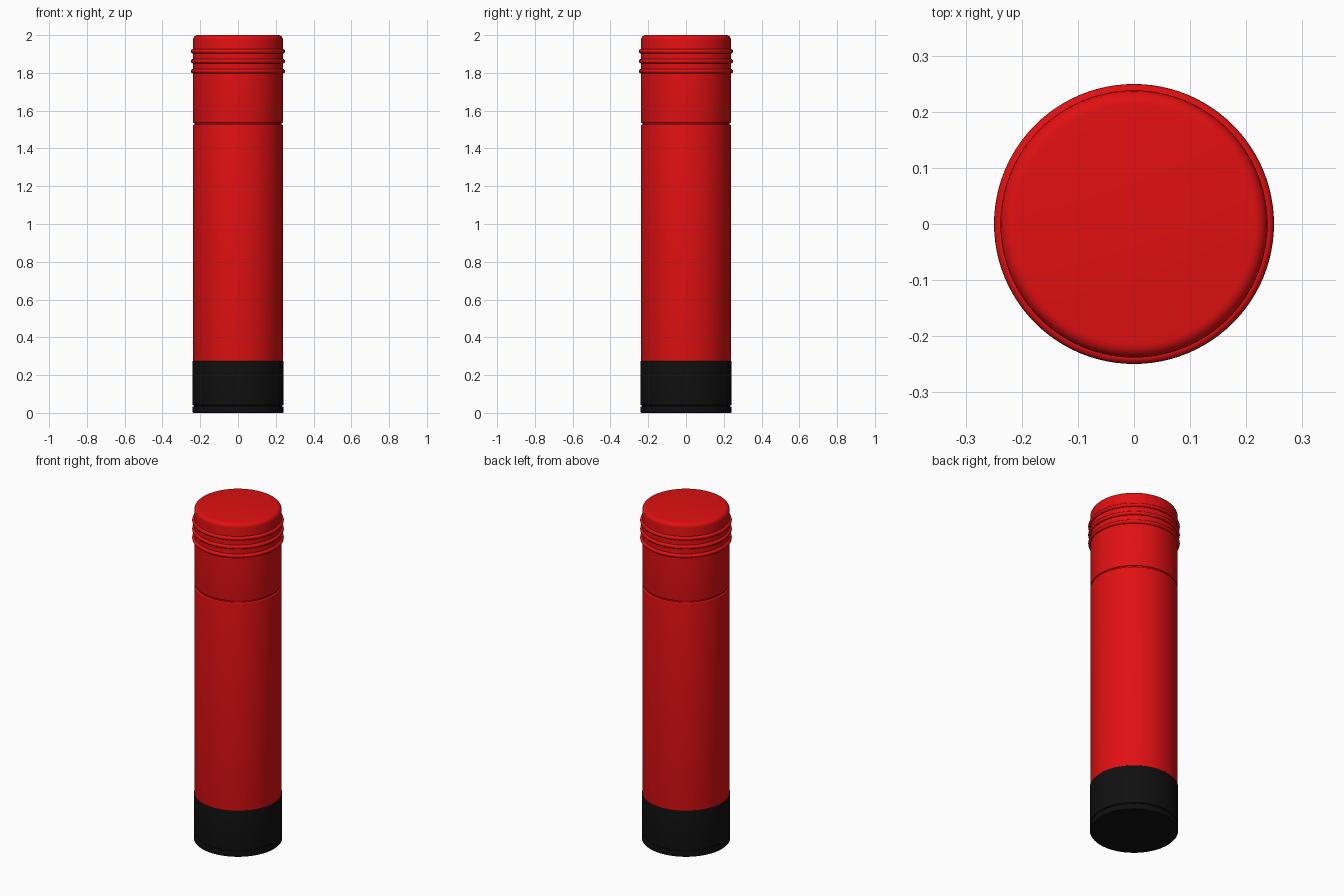
import bpy, math

if "Cube" in bpy.data.objects:
    bpy.data.objects.remove(bpy.data.objects["Cube"])

SEG = 96


def material(name, rgb):
    m = bpy.data.materials.new(name)
    m.diffuse_color = (*rgb, 1.0)
    m.use_nodes = True
    m.node_tree.nodes["Principled BSDF"].inputs["Base Color"].default_value = m.diffuse_color
    return m


RED = material("bright_red", (0.75, 0.005, 0.006))
BLACK = material("matte_black", (0.005, 0.005, 0.005))


def lathe(name, profile, mat):
    """Revolve (radius, z) points, bottom to top, into a closed solid."""
    n = len(profile)
    verts, faces = [], []
    for i in range(SEG):
        a = 2 * math.pi * i / SEG
        verts += [(r * math.cos(a), r * math.sin(a), z) for r, z in profile]
    for i in range(SEG):
        j = (i + 1) % SEG
        faces += [(i * n + k, j * n + k, j * n + k + 1, i * n + k + 1) for k in range(n - 1)]
    faces.append([i * n for i in reversed(range(SEG))])
    faces.append([i * n + n - 1 for i in range(SEG)])
    mesh = bpy.data.meshes.new(name)
    mesh.from_pydata(verts, [], faces)
    mesh.materials.append(mat)
    finish(mesh, name)


def finish(mesh, name):
    ob = bpy.data.objects.new(name, mesh)
    bpy.context.collection.objects.link(ob)
    bpy.ops.object.select_all(action='DESELECT')
    ob.select_set(True)
    bpy.context.view_layer.objects.active = ob
    bpy.ops.object.shade_smooth_by_angle(angle=math.radians(40))


def tube(r, z0, z1, bottom, top):
    """Cylinder profile with rounded bottom and top edges."""
    steps = [math.pi / 2 * k / 5 for k in range(6)]
    low = [(r - bottom + bottom * math.sin(a), z0 + bottom - bottom * math.cos(a)) for a in steps]
    high = [(r - top + top * math.cos(a), z1 - top + top * math.sin(a)) for a in steps]
    return low + high


# Black foot: thin disc and collar, separated by a groove
lathe("foot_disc", tube(0.241, 0.0, 0.034, 0.004, 0.004), BLACK)
lathe("foot_groove", [(0.234, 0.03), (0.234, 0.044)], BLACK)
lathe("foot_collar", tube(0.241, 0.04, 0.276, 0.004, 0.006), BLACK)

# Red barrel and cap, separated by a groove
lathe("barrel", tube(0.238, 0.272, 1.527, 0.004, 0.005), RED)
lathe("cap_groove", [(0.230, 1.52), (0.230, 1.542)], RED)
lathe("cap", tube(0.238, 1.535, 2.0, 0.005, 0.024), RED)

# Raised grip rings around the cap
for i, z in enumerate((1.809, 1.862, 1.914)):
    bpy.ops.mesh.primitive_torus_add(major_radius=0.238, minor_radius=0.0115,
                                     major_segments=SEG, minor_segments=16,
                                     location=(0, 0, z))
    ring = bpy.context.object
    ring.name = f"grip_ring_{i + 1}"
    ring.data.materials.append(RED)
    bpy.ops.object.shade_smooth_by_angle(angle=math.radians(40))
